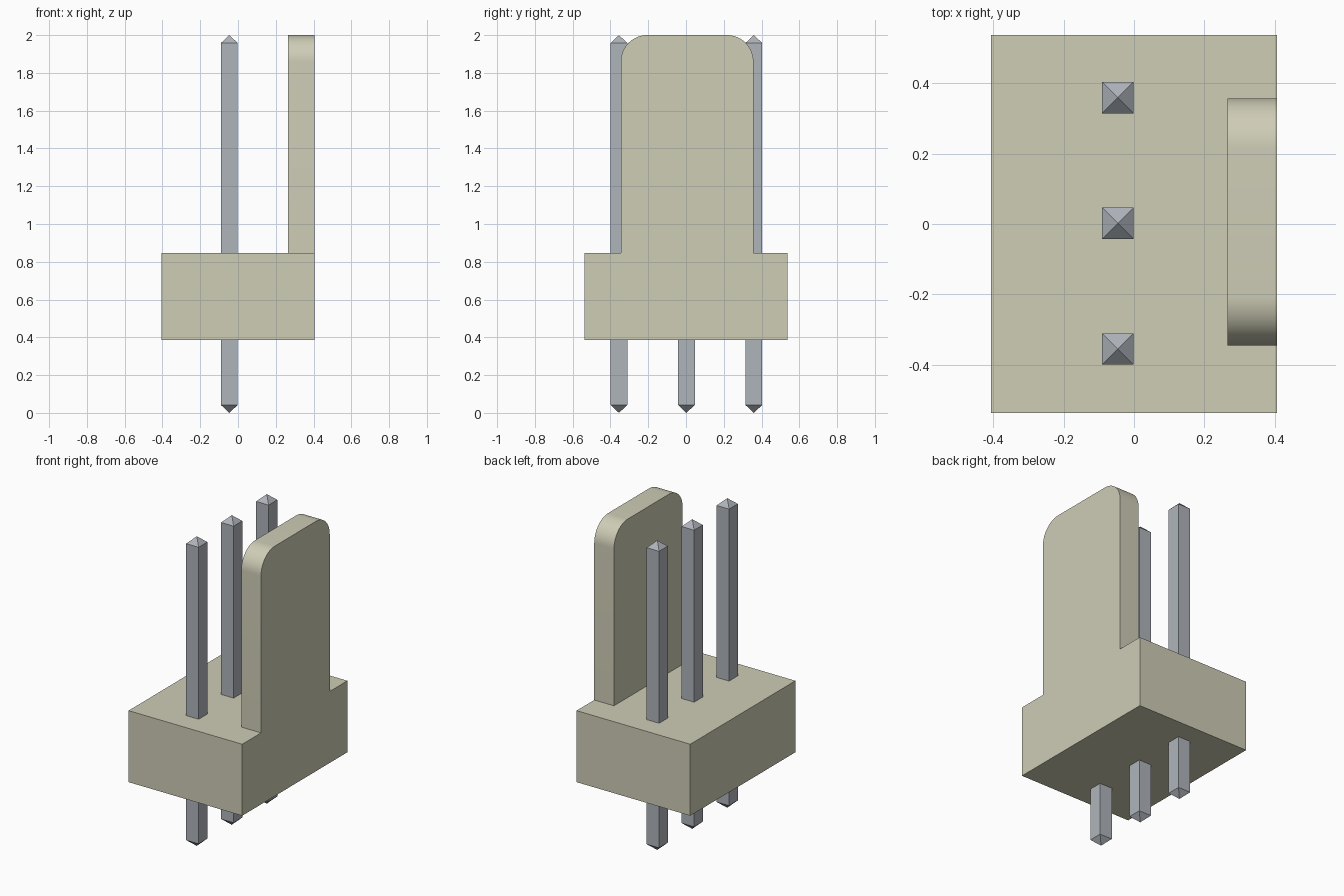
import bpy, bmesh, math

cube = bpy.data.objects.get("Cube")
if cube:
    bpy.data.objects.remove(cube, do_unlink=True)


def material(name, color, metallic=0.0):
    m = bpy.data.materials.new(name)
    m.use_nodes = True
    m.diffuse_color = color
    m.node_tree.nodes["Principled BSDF"].inputs["Base Color"].default_value = color
    return m


cream = material("cream plastic", (0.62, 0.61, 0.47, 1))
steel = material("grey metal", (0.43, 0.46, 0.50, 1))


def add_object(name, bm, mat):
    bmesh.ops.recalc_face_normals(bm, faces=bm.faces)
    mesh = bpy.data.meshes.new(name)
    bm.to_mesh(mesh)
    bm.free()
    mesh.materials.append(mat)
    ob = bpy.data.objects.new(name, mesh)
    bpy.context.collection.objects.link(ob)
    return ob


# Housing: block and locking tab as one outline-extruded body each
def extrude_outline(name, outline, x0, x1, mat):
    bm = bmesh.new()
    face = bm.faces.new([bm.verts.new((x0, y, z)) for y, z in outline])
    ext = bmesh.ops.extrude_face_region(bm, geom=[face])
    verts = [g for g in ext["geom"] if isinstance(g, bmesh.types.BMVert)]
    bmesh.ops.translate(bm, verts=verts, vec=(x1 - x0, 0, 0))
    return add_object(name, bm, mat)


BASE_Z0, BASE_Z1 = 0.385, 0.847
extrude_outline("housing_base",
                [(-0.537, BASE_Z0), (0.537, BASE_Z0), (0.537, BASE_Z1), (-0.537, BASE_Z1)],
                -0.406, 0.406, cream)

# Locking tab with two rounded top corners
Y0, Y1, R, STEPS = -0.345, 0.357, 0.14, 16
tab = [(Y0, BASE_Z1), (Y1, BASE_Z1)]
for cy, start in ((Y1 - R, 0), (Y0 + R, 90)):
    for i in range(STEPS + 1):
        a = math.radians(start + 90 * i / STEPS)
        tab.append((cy + R * math.cos(a), 2.0 - R + R * math.sin(a)))
tab_ob = extrude_outline("locking_tab", tab, 0.265, 0.406, cream)
bpy.context.view_layer.objects.active = tab_ob
tab_ob.select_set(True)
bpy.ops.object.shade_smooth_by_angle(angle=math.radians(30))
tab_ob.select_set(False)


# Square pins with a pyramid point at each end
def pin(name, x, y, half=0.0445, tip=0.042, height=2.0):
    bm = bmesh.new()
    corners = [(-half, -half), (half, -half), (half, half), (-half, half)]
    low, high = [[bm.verts.new((x + dx, y + dy, z)) for dx, dy in corners]
                 for z in (tip, height - tip)]
    bottom = bm.verts.new((x, y, 0))
    top = bm.verts.new((x, y, height))
    for i in range(4):
        j = (i + 1) % 4
        bm.faces.new((low[i], low[j], high[j], high[i]))
        bm.faces.new((high[i], high[j], top))
        bm.faces.new((low[j], low[i], bottom))
    add_object(name, bm, steel)


for label, y in (("front", -0.355), ("middle", 0.002), ("back", 0.359)):
    pin(label + "_pin", -0.046, y)
